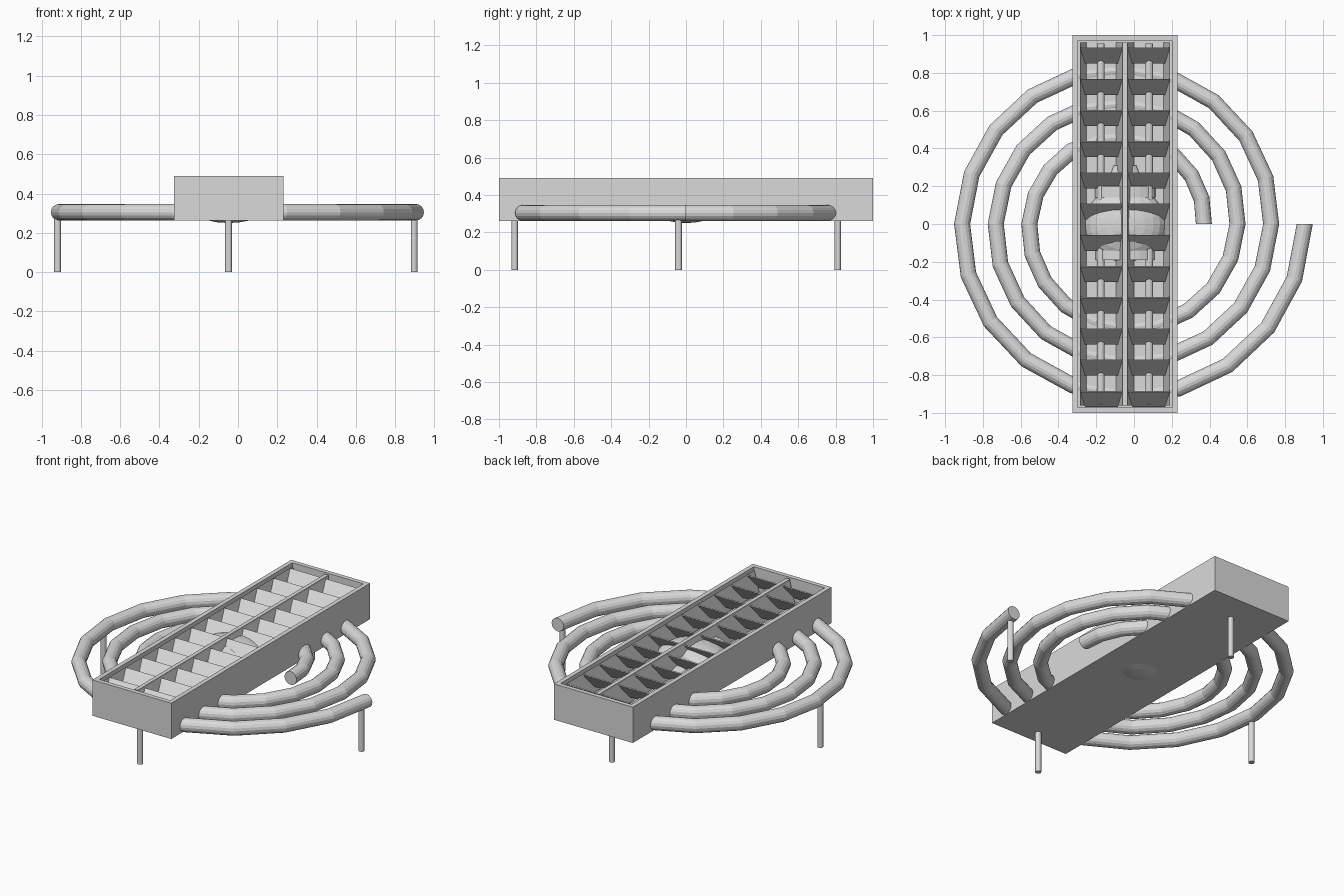
import bpy, bmesh, math
from mathutils import Vector, Matrix

if "Cube" in bpy.data.objects:
    bpy.data.objects.remove(bpy.data.objects["Cube"])

CX = -0.0475                      # centre line of box and coil
FLOOR, BOTTOM, TOP = 0.342, 0.262, 0.49

grey = bpy.data.materials.new("light_grey")
grey.diffuse_color = (0.7, 0.7, 0.7, 1)
grey.use_nodes = True
grey.node_tree.nodes["Principled BSDF"].inputs["Base Color"].default_value = grey.diffuse_color


def finish(name, bm):
    bmesh.ops.recalc_face_normals(bm, faces=bm.faces)
    me = bpy.data.meshes.new(name)
    bm.to_mesh(me)
    bm.free()
    ob = bpy.data.objects.new(name, me)
    me.materials.append(grey)
    bpy.context.collection.objects.link(ob)
    return ob


def add_box(bm, lo, hi):
    lo, hi = Vector(lo), Vector(hi)
    m = Matrix.Translation((lo + hi) / 2) @ Matrix.Diagonal((*(hi - lo), 1))
    return bmesh.ops.create_cube(bm, size=1, matrix=m)["verts"]


def add_prism(bm, pts, offset):
    """Polygon extruded along an offset vector."""
    a = [bm.verts.new(p) for p in pts]
    b = [bm.verts.new(Vector(p) + Vector(offset)) for p in pts]
    bm.faces.new(a)
    bm.faces.new(b[::-1])
    n = len(a)
    for i in range(n):
        bm.faces.new((a[i], a[(i + 1) % n], b[(i + 1) % n], b[i]))


def add_rod(bm, p, q, r, r2=None, seg=16):
    p, q = Vector(p), Vector(q)
    d = q - p
    m = Matrix.Translation((p + q) / 2) @ d.to_track_quat('Z', 'Y').to_matrix().to_4x4()
    bmesh.ops.create_cone(bm, cap_ends=True, segments=seg, radius1=r,
                          radius2=r if r2 is None else r2, depth=d.length, matrix=m)


# spiral coil: three turns, growing outwards
bm = bmesh.new()
STEPS, SIDES, R = 20, 16, 0.0425
rings = []
for i in range(3 * STEPS + 1):
    a = 2 * math.pi * i / STEPS
    rad = 0.4175 + 0.178 * i / STEPS
    out = Vector((math.cos(a), math.sin(a), 0))
    c = Vector((CX, 0, 0.3045)) + out * rad
    rings.append([bm.verts.new(c + out * R * math.cos(t) + Vector((0, 0, R * math.sin(t))))
                  for t in (2 * math.pi * k / SIDES for k in range(SIDES))])
for r0, r1 in zip(rings, rings[1:]):
    for k in range(SIDES):
        n = (k + 1) % SIDES
        bm.faces.new((r0[k], r0[n], r1[n], r1[k]))
bm.faces.new(rings[0])
bm.faces.new(rings[-1])
finish("spiral_coil", bm)

# open-topped housing
bm = bmesh.new()
add_box(bm, (CX - 0.278, -1, BOTTOM), (CX + 0.278, 1, TOP))
bm.normal_update()
top = max(bm.faces, key=lambda f: f.calc_center_median().z)
bmesh.ops.inset_region(bm, faces=[top], thickness=0.04)
ext = bmesh.ops.extrude_face_region(bm, geom=[top])
for v in ext["geom"]:
    if isinstance(v, bmesh.types.BMVert):
        v.co.z = FLOOR
if top.is_valid:
    bmesh.ops.delete(bm, geom=[top], context='FACES_ONLY')
finish("housing", bm)

# centre divider
bm = bmesh.new()
add_box(bm, (CX - 0.0125, -0.96, FLOOR), (CX + 0.0125, 0.96, TOP - 0.004))
finish("centre_divider", bm)

# sloped reflectors, slats and lamp tubes for both columns
refl, slats, tubes = bmesh.new(), bmesh.new(), bmesh.new()
SLOPE = 0.035
for s in (-1, 1):
    x0, x1 = CX + s * 0.0125, CX + s * 0.238
    for xa, d in ((x0, s), (x1, -s)):
        add_prism(refl, [(xa, -0.96, 0.475), (xa, -0.96, FLOOR),
                         (xa + d * SLOPE, -0.96, FLOOR)], (0, 1.92, 0))
    for i in range(12):
        y = 0.889 - i * 0.1652
        ti, bi = s * 0.002, s * 0.026
        add_prism(slats, [(x0 + ti, y + 0.04, 0.475), (x1 - ti, y + 0.04, 0.475),
                          (x1 - bi, y - 0.04, 0.375), (x0 + bi, y - 0.04, 0.375)],
                  (0, 0.005, -0.004))
    xt = CX + s * 0.1275
    add_rod(tubes, (xt, -0.955, 0.375), (xt, 0.955, 0.375), 0.02)
finish("reflectors", refl)
finish("slats", slats)
finish("lamp_tubes", tubes)

# rounded lamp in the middle, below the slats
bm = bmesh.new()
m = Matrix.Translation((CX, 0.0, 0.35)) @ Matrix.Diagonal((0.215, 0.2, 0.1, 1))
bmesh.ops.create_uvsphere(bm, u_segments=24, v_segments=12, radius=1, matrix=m)
finish("central_dome", bm)
bm = bmesh.new()
for y0, y1, r0, r1 in ((0.14, 0.2, 0.16, 0.16), (0.2, 0.31, 0.1, 0.06),
                       (-0.19, -0.12, 0.155, 0.155)):
    add_rod(bm, (0, y0, 0), (0, y1, 0), r0, r1, 24)
for v in bm.verts:                # flatten the bands to fit the housing
    v.co = (v.co.x + CX, v.co.y, 0.35 + v.co.z * 0.45)
finish("dome_bands", bm)

# four legs under the coil
for name, x, y in (("left_leg", -0.918, -0.04), ("right_leg", 0.897, -0.04),
                   ("front_leg", CX, -0.916), ("back_leg", CX, 0.812)):
    bm = bmesh.new()
    add_rod(bm, (x, y, 0), (x, y, 0.29), 0.0175)
    finish(name, bm)
